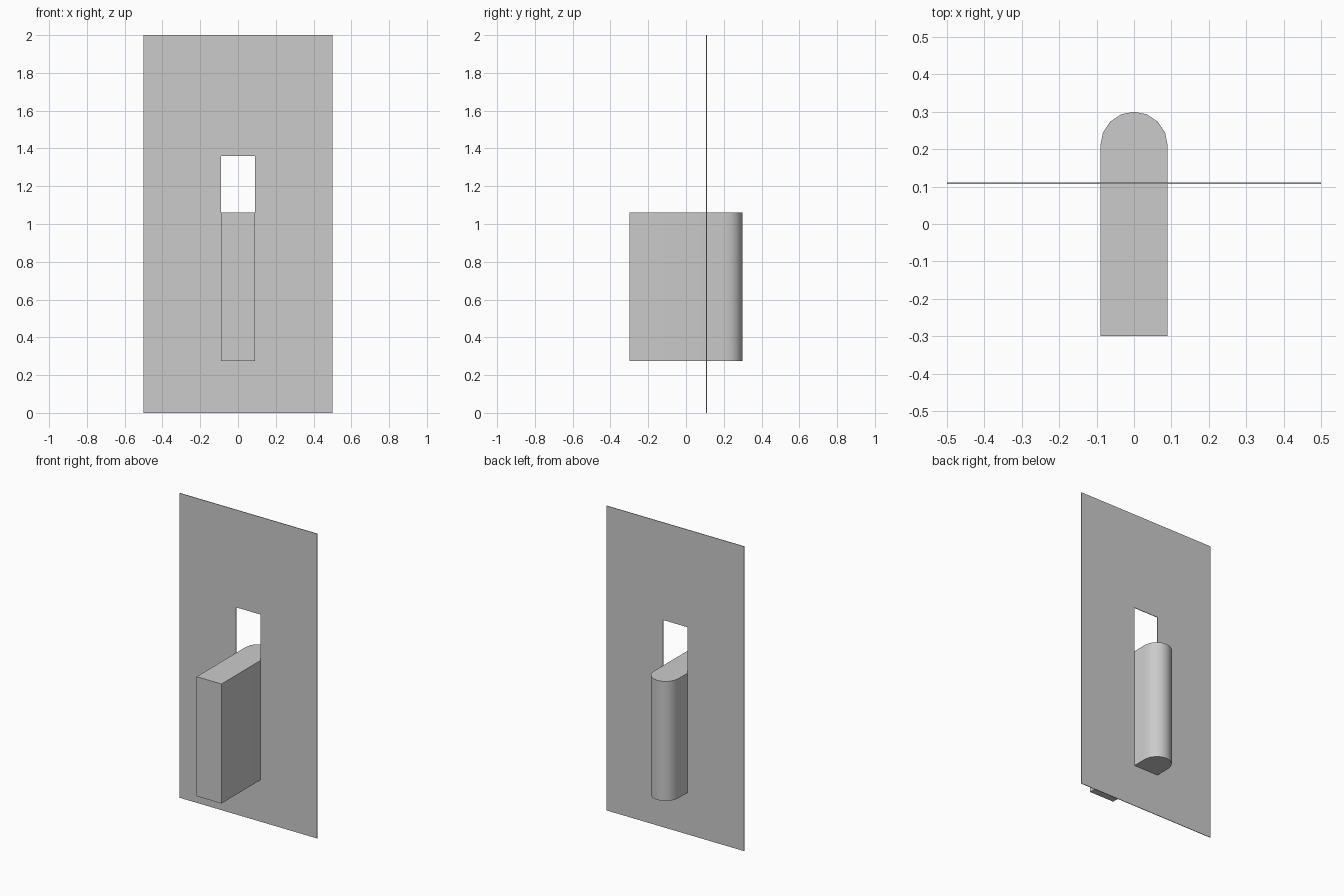
import bpy, bmesh
from math import cos, sin, pi, radians

if "Cube" in bpy.data.objects:
    bpy.data.objects.remove(bpy.data.objects["Cube"])


def finish(name, bm):
    bmesh.ops.recalc_face_normals(bm, faces=bm.faces)
    mesh = bpy.data.meshes.new(name)
    bm.to_mesh(mesh)
    bm.free()
    obj = bpy.data.objects.new(name, mesh)
    bpy.context.collection.objects.link(obj)
    return obj


def extrude(bm, offset):
    geom = bmesh.ops.extrude_face_region(bm, geom=bm.faces[:], use_keep_orig=True)["geom"]
    verts = [v for v in geom if isinstance(v, bmesh.types.BMVert)]
    bmesh.ops.translate(bm, verts=verts, vec=offset)


def rect(bm, half_x, z0, z1, y):
    corners = [(-half_x, z0), (half_x, z0), (half_x, z1), (-half_x, z1)]
    return [bm.verts.new((x, y, z)) for x, z in corners]


# Thin wall plate with a centred slot
T = 0.004
bm = bmesh.new()
outer = rect(bm, 0.5, 0, 2, 0.109 - T / 2)
inner = rect(bm, 0.09, 0.64, 1.36, 0.109 - T / 2)
for i in range(4):
    j = (i + 1) % 4
    bm.faces.new((outer[i], outer[j], inner[j], inner[i]))
extrude(bm, (0, T, 0))
finish("wall_plate", bm)

# Lever through the slot: square front end, half-round back end
R = 0.09
profile = [(-R, -0.3), (R, -0.3)]
profile += [(R * cos(pi * i / 8), 0.21 + R * sin(pi * i / 8)) for i in range(9)]
bm = bmesh.new()
bm.faces.new([bm.verts.new((x, y, 0.275)) for x, y in profile])
extrude(bm, (0, 0, 0.785))
lever = finish("lever", bm)
bpy.context.view_layer.objects.active = lever
lever.select_set(True)
bpy.ops.object.shade_smooth_by_angle(angle=radians(30))
